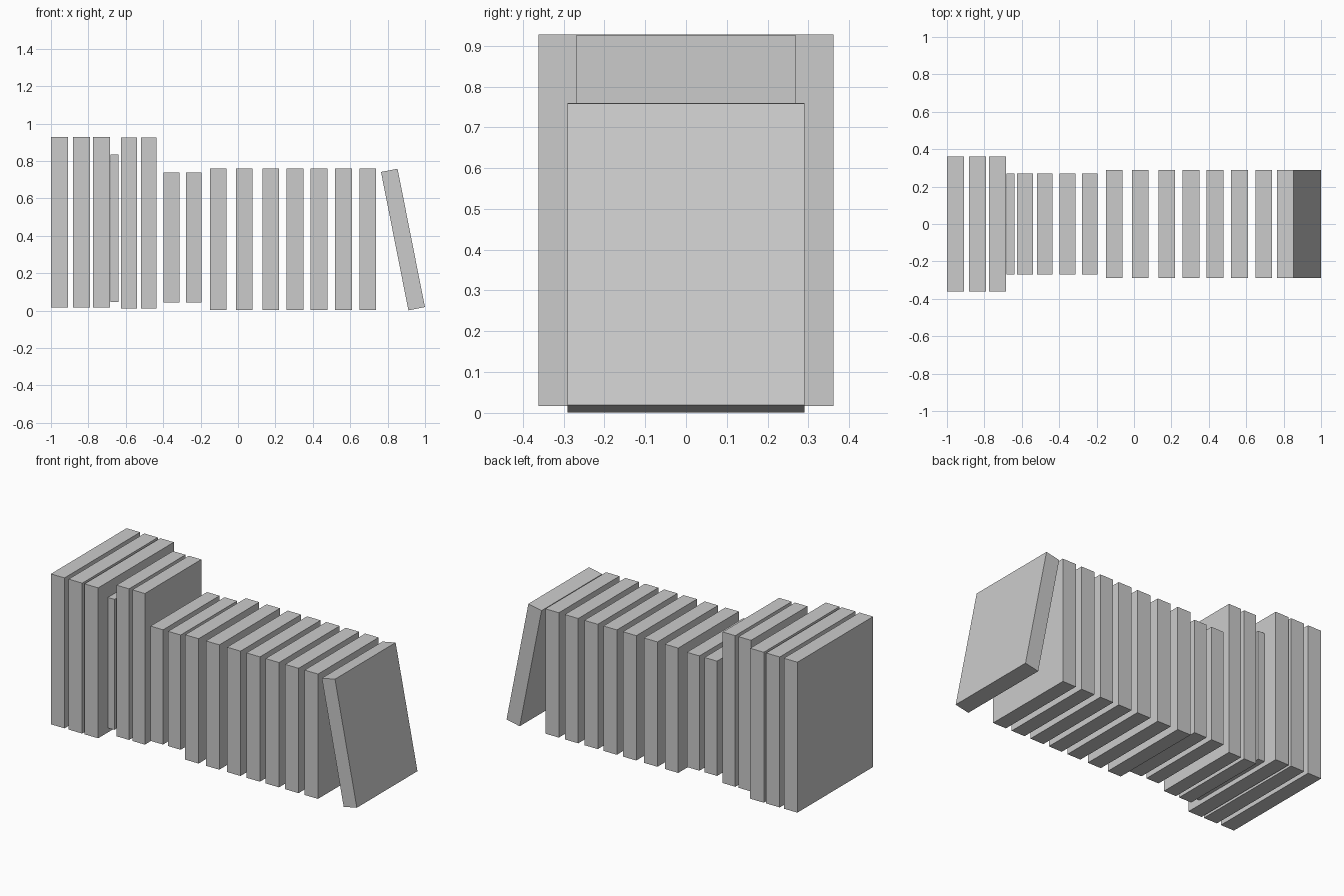
import bpy
from math import radians

if "Cube" in bpy.data.objects:
    bpy.data.objects.remove(bpy.data.objects["Cube"])


def book(name, x, width, depth, z0, z1, lean=0.0):
    """Box-shaped book centred on x, resting between heights z0 and z1."""
    bpy.ops.mesh.primitive_cube_add(size=1, location=(x, 0, (z0 + z1) / 2),
                                    rotation=(0, radians(lean), 0))
    obj = bpy.context.object
    obj.name = name
    obj.scale = (width, depth, z1 - z0)
    bpy.ops.object.transform_apply(location=False, rotation=False, scale=True)
    return obj


# Groups of upright books: name, width, depth, bottom, top, x centres
groups = [
    ("large_book", 0.091, 0.724, 0.017, 0.928, (-0.9545, -0.836, -0.729)),
    ("thin_book", 0.044, 0.54, 0.045, 0.835, (-0.661,)),
    ("tall_book", 0.084, 0.54, 0.01, 0.925, (-0.583, -0.477)),
    ("short_book", 0.084, 0.54, 0.043, 0.738, (-0.355, -0.237)),
    ("medium_book", 0.09, 0.58, 0.003, 0.759,
     (-0.106, 0.033, 0.175, 0.305, 0.433, 0.564, 0.694)),
]
for name, width, depth, z0, z1, centres in groups:
    for i, x in enumerate(centres, 1):
        book(f"{name}_{i}", x, width, depth, z0, z1)

# Last book leans against the row
book("leaning_book", 0.882, 0.09, 0.58, 0.003, 0.757, lean=-11.2)
